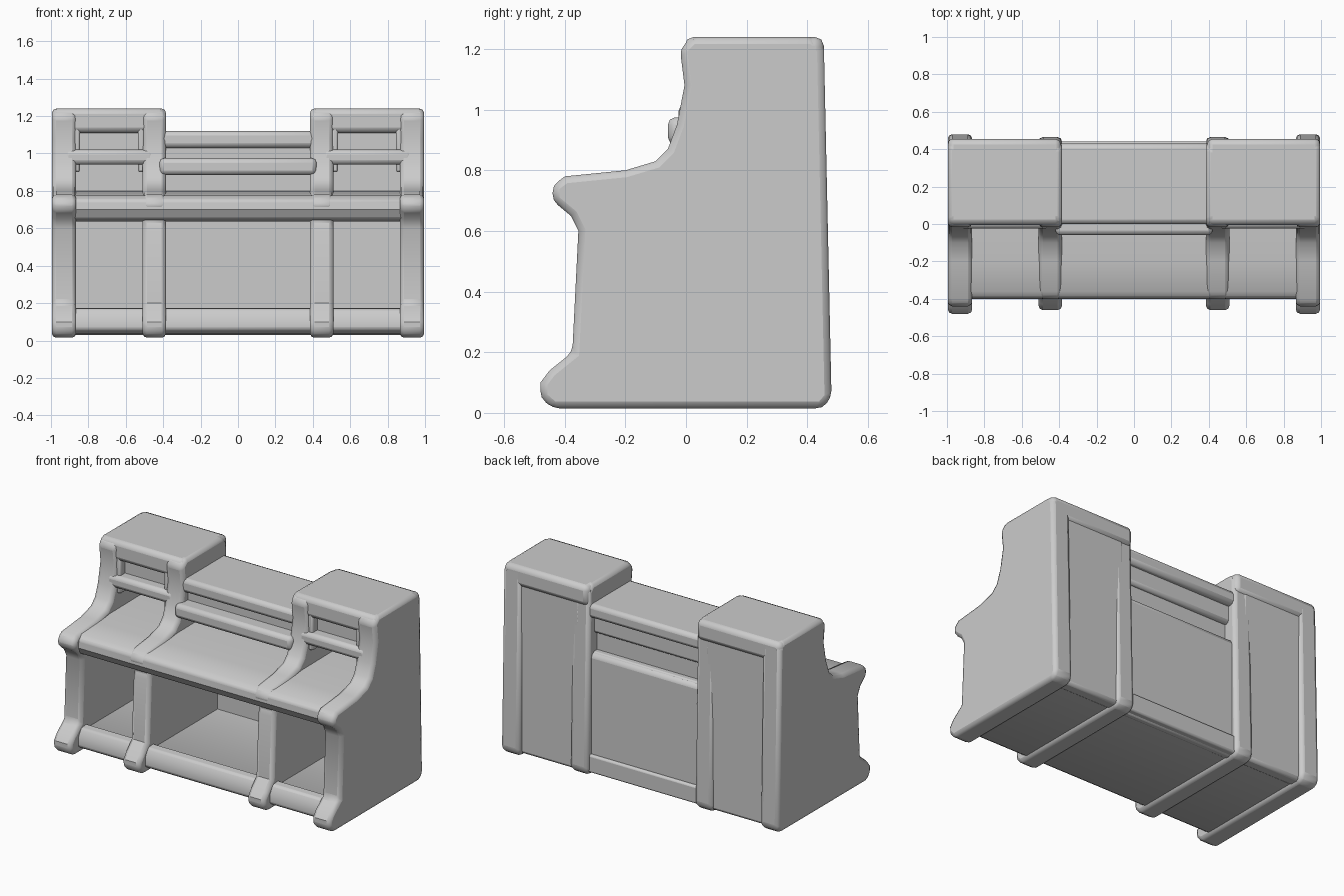
import bpy, bmesh

if "Cube" in bpy.data.objects:
    bpy.data.objects.remove(bpy.data.objects["Cube"], do_unlink=True)

grey = bpy.data.materials.new("plain_grey")
grey.use_nodes = True
colour = (0.6, 0.6, 0.6, 1)
grey.diffuse_color = colour
grey.node_tree.nodes["Principled BSDF"].inputs["Base Color"].default_value = colour


def prism(name, x0, x1, profile, bevel=0.02):
    """Extrude a (y, z) outline from x0 to x1 and soften its edges."""
    bm = bmesh.new()
    face = bm.faces.new([bm.verts.new((x0, y, z)) for y, z in profile])
    out = bmesh.ops.extrude_face_region(bm, geom=[face])
    moved = [v for v in out["geom"] if isinstance(v, bmesh.types.BMVert)]
    bmesh.ops.translate(bm, verts=moved, vec=(x1 - x0, 0, 0))
    bmesh.ops.recalc_face_normals(bm, faces=bm.faces)
    mesh = bpy.data.meshes.new(name)
    bm.to_mesh(mesh)
    bm.free()
    ob = bpy.data.objects.new(name, mesh)
    bpy.context.collection.objects.link(ob)
    mesh.materials.append(grey)
    mod = ob.modifiers.new("soft_edges", "BEVEL")
    mod.width, mod.segments = bevel, 2
    mod.limit_method, mod.angle_limit = "ANGLE", 0.7
    bpy.ops.object.select_all(action="DESELECT")
    ob.select_set(True)
    bpy.context.view_layer.objects.active = ob
    bpy.ops.object.shade_smooth_by_angle(angle=0.6)
    return ob


def box(name, x, y, z, bevel=0.02):
    return prism(name, *x, [(y[0], z[0]), (y[1], z[0]), (y[1], z[1]), (y[0], z[1])], bevel)


def panel_outline(nose, foot, back):
    """Side silhouette: foot, post, desk edge, curved hutch shoulder, top."""
    return [(back - .03, .015), (back, .05), (back - .025, 1.2), (back - .06, 1.24),
            (.02, 1.24), (-.02, 1.2), (-.005, 1.08), (-.03, .95), (-.06, .87),
            (-.1, .83), (-.2, .8), (nose + .04, .78), (nose, .75), (nose, .7),
            (nose + .06, .65), (-.355, .6), (-.375, .2), (foot + .03, .14),
            (foot, .1), (foot, .05), (foot + .04, .015)]


for side, s in (("right", -1), ("left", 1)):
    def span(a, b):
        return tuple(sorted((s * a, s * b)))

    # Upright panels with front feet
    prism(side + "_outer_panel", *span(.865, .995), panel_outline(-.44, -.48, .48), .025)
    prism(side + "_inner_panel", *span(.385, .51), panel_outline(-.4, -.46, .465), .025)
    # Side bay back, raised cupboard and its framed front
    box(side + "_bay_back", span(.45, .93), (.36, .445), (.03, 1.1))
    box(side + "_cupboard", span(.45, .93), (.05, .445), (.96, 1.2))
    box(side + "_cupboard_top", span(.39, .995), (-.005, .455), (1.11, 1.24), .03)
    box(side + "_cupboard_rail", span(.45, .93), (-.025, .2), (.94, 1.02), .025)
    # Rounded brackets in the upper corners of the hutch openings
    for k, x in enumerate((.5, .845)):
        box(f"{side}_frame_stile_{k}", span(x, x + .035), (.0, .12), (.9, 1.15), .012)

# Centre back, with a stepped hollow above it
box("centre_back", (-.42, .42), (.34, .42), (.03, .8), .03)
box("centre_back_hollow", (-.42, .42), (.31, .36), (.75, .98))

# Centre bridge between the cupboards
box("bridge_top", (-.42, .42), (.0, .43), (1.03, 1.12), .025)
box("bridge_core", (-.42, .42), (.035, .39), (.92, 1.08))
box("bridge_rail", (-.42, .42), (-.06, .3), (.885, .975), .025)

# Desk top with a rounded front edge
prism("desk_top", -.96, .96,
      [(-.36, .775), (-.395, .75), (-.4, .7), (-.37, .65), (-.3, .635), (-.27, .67),
       (.4, .67), (.4, .805), (-.08, .8), (-.2, .785)], .012)

# Floor with a thick front kick rail
prism("floor", -.96, .96,
      [(-.36, .035), (.44, .035), (.44, .15), (-.28, .15), (-.32, .175),
       (-.37, .17), (-.4, .12), (-.4, .06)], .012)
